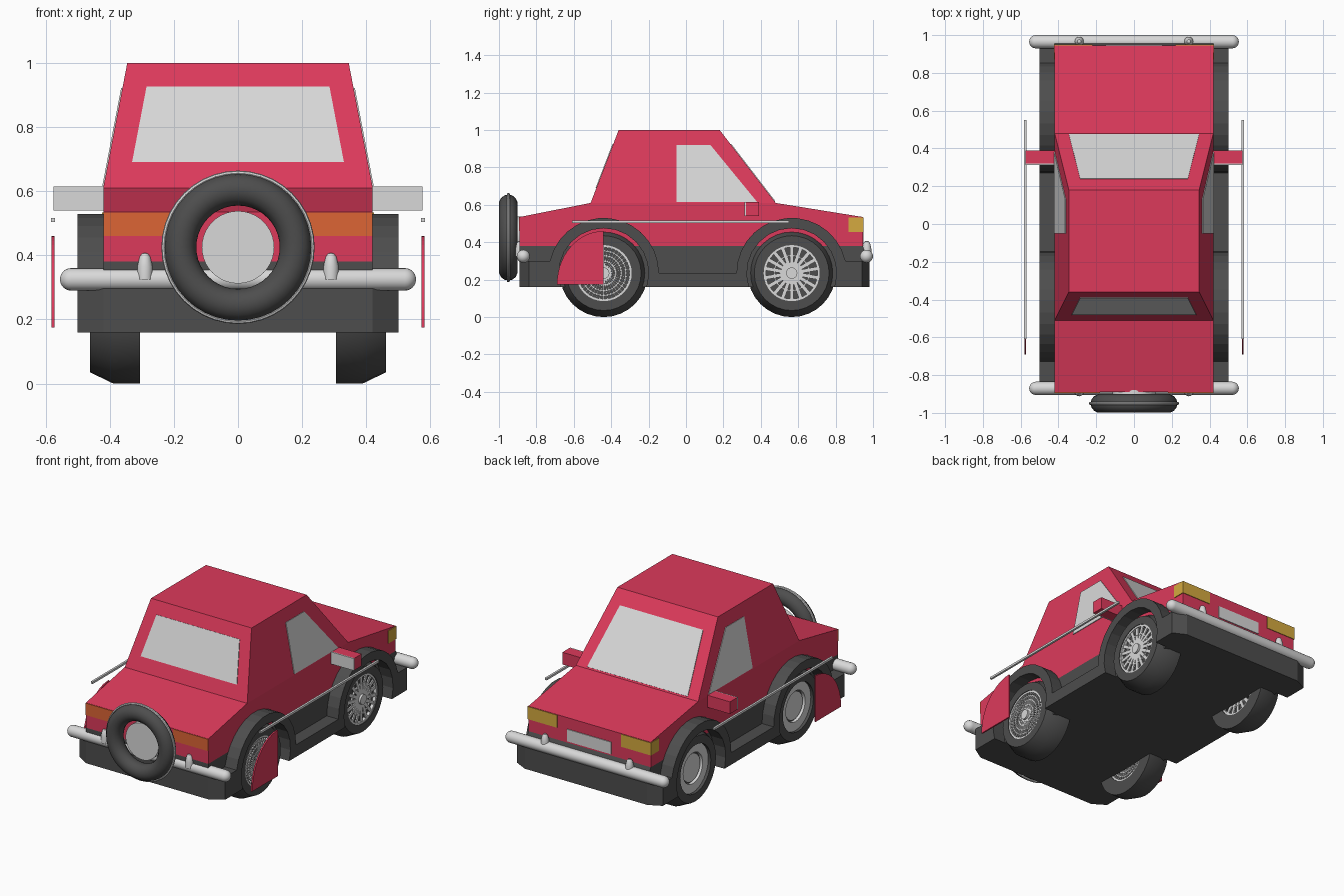
import bpy
import bmesh
from math import sin, cos, pi, radians, asin
from mathutils import Matrix, Vector

cube = bpy.data.objects.get("Cube")
if cube:
    bpy.data.objects.remove(cube, do_unlink=True)


def material(name, rgb):
    m = bpy.data.materials.new(name)
    m.use_nodes = True
    m.diffuse_color = (*rgb, 1)
    m.node_tree.nodes["Principled BSDF"].inputs["Base Color"].default_value = (*rgb, 1)
    return m


RED = material("red paint", (0.72, 0.042, 0.105))
DARK = material("dark rubber", (0.075, 0.075, 0.075))
LIGHT = material("light grey", (0.69, 0.69, 0.69))
ORANGE = material("orange lamp", (0.72, 0.13, 0.036))
YELLOW = material("yellow lamp", (0.66, 0.40, 0.05))

TO_FRONT = Matrix.Rotation(-pi / 2, 4, "Z")   # local x axis points to -y
TO_UP = Matrix.Rotation(-pi / 2, 4, "Y")      # local x axis points to +z


def finish(bm, name, mat, smooth=False):
    bmesh.ops.recalc_face_normals(bm, faces=bm.faces)
    mesh = bpy.data.meshes.new(name)
    bm.to_mesh(mesh)
    bm.free()
    obj = bpy.data.objects.new(name, mesh)
    bpy.context.collection.objects.link(obj)
    mesh.materials.append(mat)
    if smooth:
        bpy.ops.object.select_all(action="DESELECT")
        obj.select_set(True)
        bpy.context.view_layer.objects.active = obj
        bpy.ops.object.shade_smooth_by_angle(angle=radians(35))
    return obj


def loft(name, rings, mat):
    """Skin a closed solid between outlines of equal length."""
    bm = bmesh.new()
    loops = [[bm.verts.new(p) for p in ring] for ring in rings]
    for a, b in zip(loops, loops[1:]):
        for i in range(len(a)):
            j = (i + 1) % len(a)
            bm.faces.new((a[i], a[j], b[j], b[i]))
    bm.faces.new(loops[0])
    bm.faces.new(loops[-1])
    return finish(bm, name, mat)


def prism(name, outline, x0, x1, mat):
    return loft(name, [[(x, y, z) for y, z in outline] for x in (x0, x1)], mat)


def box(name, x, y, z, mat):
    outline = [(y[0], z[0]), (y[1], z[0]), (y[1], z[1]), (y[0], z[1])]
    return prism(name, outline, x[0], x[1], mat)


def plate(name, pts, mat):
    bm = bmesh.new()
    bm.faces.new([bm.verts.new(p) for p in pts])
    obj = finish(bm, name, mat)
    mod = obj.modifiers.new("thickness", "SOLIDIFY")
    mod.thickness = 0.008
    mod.offset = 0
    return obj


def lathe(name, profile, centre, mat, turn=Matrix.Identity(4), segs=32):
    """Spin a closed (radius, offset) profile around the local x axis."""
    bm = bmesh.new()
    loops = [[bm.verts.new((o, r * cos(2 * pi * k / segs), r * sin(2 * pi * k / segs)))
              for r, o in profile] for k in range(segs)]
    for k in range(segs):
        a, b = loops[k], loops[(k + 1) % segs]
        for i in range(len(profile)):
            j = (i + 1) % len(profile)
            if profile[i][0] or profile[j][0]:
                bm.faces.new((a[i], a[j], b[j], b[i]))
    bmesh.ops.remove_doubles(bm, verts=bm.verts, dist=0.00001)
    bmesh.ops.transform(bm, matrix=Matrix.Translation(centre) @ turn, verts=bm.verts)
    return finish(bm, name, mat, True)


def band(r0, r1, o0, o1):
    return [(r0, o0), (r1, o0), (r1, o1), (r0, o1)]


def oval(r, a, b, n=14):
    return [(r + a * cos(2 * pi * i / n), b * sin(2 * pi * i / n)) for i in range(n)]


def arc(cy, cz, r, a0, a1, n=14):
    angles = [a0 + (a1 - a0) * i / n for i in range(n + 1)]
    return [(cy + r * cos(a), cz + r * sin(a)) for a in angles]


# Body shell and tapered cabin
BELT, ROOF, HALF, ROOF_HALF = 0.61, 1.0, 0.42, 0.345
prism("body", [(-0.89, 0.38), (-0.89, 0.535), (-0.51, BELT), (0.48, BELT),
               (0.945, 0.535), (0.945, 0.38)], -HALF, HALF, RED)


def cabin_ring(z, w, y0, y1):
    return [(-w, y0, z), (w, y0, z), (w, y1, z), (-w, y1, z)]


loft("cabin", [cabin_ring(BELT, HALF, -0.51, 0.48),
               cabin_ring(ROOF, ROOF_HALF, -0.36, 0.18)], RED)


# Windows lie on the sloping cabin walls
def slope(low, high, z):
    return low + (high - low) * (z - BELT) / (ROOF - BELT)


def screen(name, low, high, z0, w0, z1, w1):
    ya, yb = slope(low, high, z0), slope(low, high, z1)
    plate(name, [(-w0, ya, z0), (w0, ya, z0), (w1, yb, z1), (-w1, yb, z1)], LIGHT)


screen("spare_end_window", -0.51, -0.36, 0.69, 0.33, 0.925, 0.285)
screen("lamp_end_window", 0.48, 0.18, 0.618, 0.345, 0.925, 0.285)

# Chassis core
prism("chassis", [(-0.89, 0.16), (0.98, 0.16), (0.98, 0.30), (0.945, 0.38),
                  (-0.89, 0.38)], -HALF, HALF, DARK)

# Skirt outline with two wheel arches
AXLES, HUB, ARCH, OPEN = (-0.44, 0.565), 0.235, 0.295, 0.24
lift, dip = asin(0.065 / ARCH), asin(0.075 / OPEN)
skirt = [(-0.89, 0.16), (-0.89, 0.30)]
skirt += arc(AXLES[0], HUB, ARCH, pi - lift, 0)
skirt += arc(AXLES[1], HUB, ARCH, pi, lift)
skirt += [(0.98, 0.30), (0.98, 0.16)]
for axle in reversed(AXLES):
    skirt += arc(axle, HUB, OPEN, -dip, pi + dip)


def spokes(name, centre, count, width):
    bm = bmesh.new()
    for k in range(count):
        m = (Matrix.Translation(centre) @ Matrix.Rotation(2 * pi * k / count, 4, "X")
             @ Matrix.Translation((0.066, 0, 0.086)) @ Matrix.Diagonal((0.008, width, 0.12, 1)))
        bmesh.ops.create_cube(bm, size=1, matrix=m)
    finish(bm, name, LIGHT)


for s, side in ((1, "left"), (-1, "right")):
    # Skirts with angled outer ends
    obj = prism(side + "_skirt", skirt, s * HALF, s * 0.5, DARK)
    for v in obj.data.vertices:
        if abs(v.co.x) > 0.46:
            v.co.y = max(-0.84, min(0.94, v.co.y))

    # Side window
    plate(side + "_window", [(s * slope(HALF, ROOF_HALF, z), y, z) for y, z in
                             ((-0.05, 0.615), (0.38, 0.615), (0.13, 0.92), (-0.05, 0.92))], LIGHT)

    # Mirror, side rod and quarter-round guard
    xs = (s * 0.41, s * 0.575)
    box(side + "_mirror", xs, (0.32, 0.39), (0.54, 0.615), RED)
    box(side + "_mirror_glass", xs, (0.313, 0.32), (0.54, 0.615), LIGHT)
    box(side + "_rod", (s * 0.57, s * 0.583), (-0.61, 0.55), (0.503, 0.516), LIGHT)
    guard = [(-0.44, 0.175)] + [(-0.44 + 0.25 * y, 0.175 + 0.285 * z)
                                for y, z in arc(0, 0, 1, pi / 2, pi)]
    prism(side + "_quarter_guard", guard, s * 0.572, s * 0.581, RED)

    # Lamps
    box(side + "_orange_lamp", (s * 0.18, s * HALF), (-0.894, -0.885), (0.46, 0.534), ORANGE)
    box(side + "_yellow_lamp", (s * 0.22, s * 0.424), (0.87, 0.949), (0.455, 0.533), YELLOW)

    # Wheels: tyres mirror, rims all face the same way
    for axle, end in zip(AXLES, ("spare_end", "lamp_end")):
        name = side + "_" + end
        c = Vector((s * 0.383, axle, HUB))
        tyre = [(0.15, -0.078), (0.235, -0.078), (0.235, 0.005), (0.2, 0.078), (0.15, 0.078)]
        lathe(name + "_tyre", [(r, s * o) for r, o in tyre], c, DARK)
        lathe(name + "_wheel_disc", band(0, 0.151, -0.04, 0.055), c, DARK)
        lathe(name + "_rim", band(0.138, 0.153, 0.05, 0.074), c, LIGHT)
        lathe(name + "_hub", band(0, 0.03, 0.05, 0.083), c, LIGHT)
        lathe(name + "_back_ring", band(0.095, 0.152, -0.06, -0.03), c, LIGHT)
        lathe(name + "_back_hub", band(0, 0.085, -0.05, -0.03), c, LIGHT)
        if end == "spare_end":
            spokes(name + "_spokes", c, 40, 0.006)
            for r in (0.06, 0.09, 0.115):
                lathe(name + "_wire_ring", band(r, r + 0.008, 0.06, 0.071), c, LIGHT)
        else:
            spokes(name + "_spokes", c, 18, 0.02)
            lathe(name + "_wire_ring", band(0.09, 0.098, 0.06, 0.071), c, LIGHT)

# Number plate blank
box("rear_plate", (-0.15, 0.15), (0.94, 0.95), (0.39, 0.465), LIGHT)

# Bumpers with rounded ends and small over-riders
R, REACH = 0.035, 0.52
rod = [(max(0, y), x + REACH) for x, y in arc(0, 0, R, 0, pi / 2, 6)]
rod = [(0 if i == 0 else r, o) for i, (r, o) in enumerate(rod)]
rod += [(r, -o) for r, o in reversed(rod)]
peg = [(0, 0), (0.024, 0), (0.024, 0.04), (0.017, 0.07), (0.01, 0.08), (0, 0.083)]
for name, y, peg_y in (("front", -0.87, -0.888), ("back", 0.965, 0.967)):
    lathe(name + "_bumper", rod, (0, y, 0.325), LIGHT, segs=20)
    for x in (-0.29, 0.29):
        lathe(name + "_over_rider", peg, (x, peg_y, 0.325), LIGHT, TO_UP, 16)

# Spare wheel
spare = (0, -0.95, 0.425)
lathe("spare_tyre", oval(0.18, 0.05, 0.05), spare, DARK, TO_FRONT, 40)
lathe("spare_trim_ring", oval(0.231, 0.008, 0.008, 8), spare, LIGHT, TO_FRONT, 40)
lathe("spare_hub", band(0, 0.113, -0.07, -0.01), spare, LIGHT, TO_FRONT, 40)
